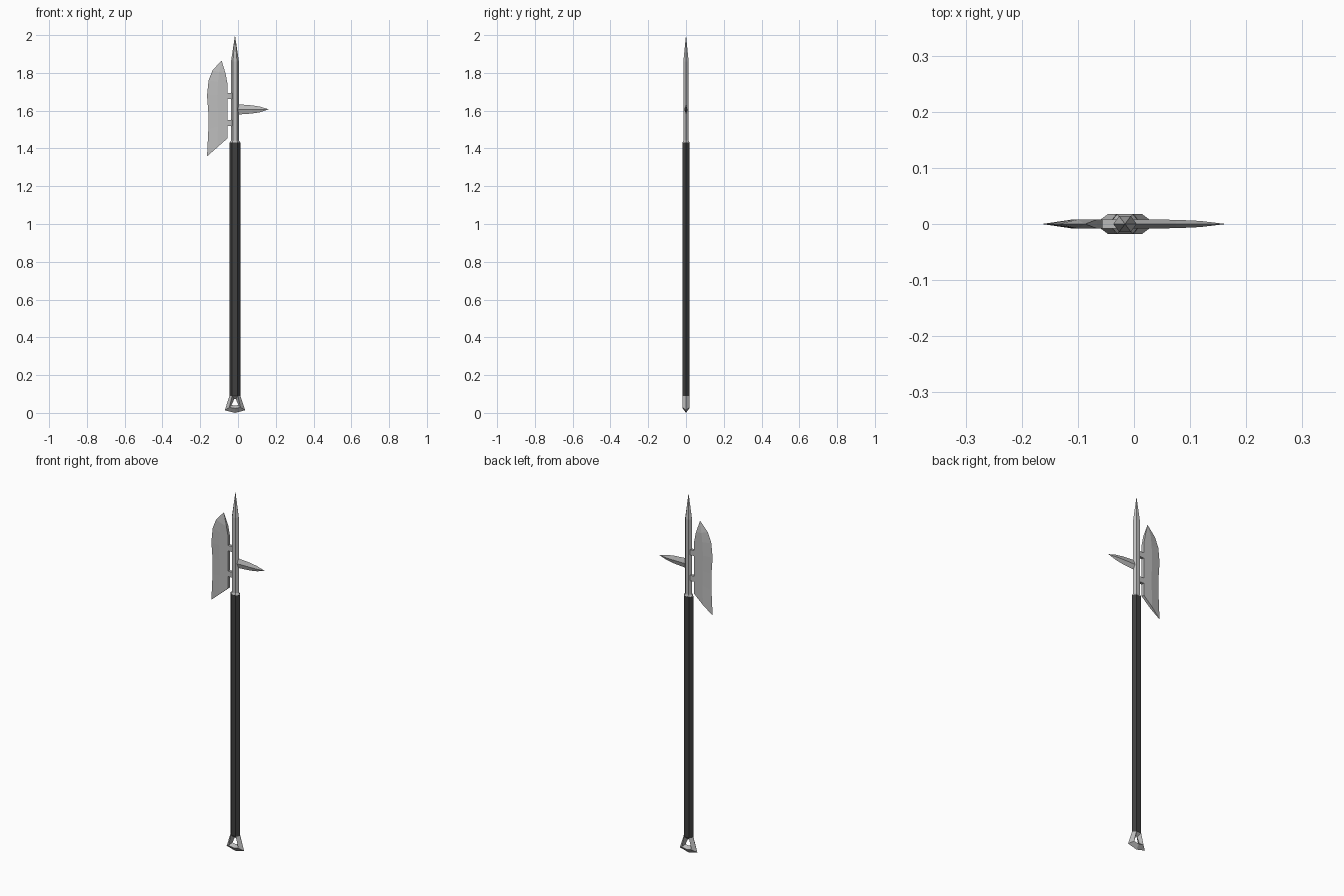
import bpy, bmesh

if "Cube" in bpy.data.objects:
    bpy.data.objects.remove(bpy.data.objects["Cube"])

CX = -0.016  # shaft axis


def material(name, v):
    m = bpy.data.materials.new(name)
    m.diffuse_color = (v, v, v, 1)
    m.use_nodes = True
    m.node_tree.nodes["Principled BSDF"].inputs["Base Color"].default_value = m.diffuse_color
    return m


STEEL = material("steel", 0.5)
BLACK = material("black grip", 0.05)


def loft(name, sections, mat, cyclic=False):
    """Skin rings of points; a one-point ring makes a tip, open ends are capped."""
    bm = bmesh.new()
    rings = [[bm.verts.new(p) for p in s] for s in sections]
    pairs = list(zip(rings, rings[1:]))
    if cyclic:
        pairs.append((rings[-1], rings[0]))
    for a, b in pairs:
        n = len(a)
        for i in range(n):
            j = (i + 1) % n
            if len(b) == 1:
                bm.faces.new((a[i], a[j], b[0]))
            else:
                bm.faces.new((a[i], a[j], b[j], b[i]))
    if not cyclic:
        for r in (rings[0], rings[-1]):
            if len(r) > 2:
                bm.faces.new(r)
    bmesh.ops.recalc_face_normals(bm, faces=bm.faces)
    me = bpy.data.meshes.new(name)
    bm.to_mesh(me)
    bm.free()
    me.materials.append(mat)
    ob = bpy.data.objects.new(name, me)
    bpy.context.collection.objects.link(ob)
    return ob


def hexagon(rx, ry, z):
    h = rx * 0.5
    return [(CX + x, y, z) for x, y in
            ((-rx, 0), (-h, -ry), (h, -ry), (rx, 0), (h, ry), (-h, ry))]


# Grip shaft
loft("shaft", [hexagon(0.029, 0.018, 0.09), hexagon(0.029, 0.018, 1.432)], BLACK)

# Spear point with small collar
loft("spear_point", [hexagon(0.028, 0.0175, 1.432), hexagon(0.021, 0.014, 1.442),
                     hexagon(0.021, 0.014, 1.86), [(CX, 0, 2.0)]], STEEL)

# Axe blade: rows of (edge x, edge z, back x, back z), sharp at the edge
rows = [(-.164, 1.358, -.056, 1.453), (-.157, 1.50, -.056, 1.53),
        (-.157, 1.59, -.056, 1.60), (-.164, 1.68, -.056, 1.68),
        (-.156, 1.76, -.056, 1.745), (-.135, 1.813, -.066, 1.797)]
blade = []
for ex, ez, bx, bz in rows:
    mx, mz = (ex + bx) / 2, (ez + bz) / 2
    blade.append([(ex, 0, ez), (mx, -.008, mz), (bx, -.008, bz),
                  (bx, .008, bz), (mx, .008, mz)])
blade.append([(-.087, 0, 1.866)])
loft("axe_blade", blade, STEEL)

# Two lugs joining blade and spear
for i, z in enumerate((1.535, 1.678)):
    loft(f"blade_lug_{i + 1}",
         [[(x, -.008, z - .015), (x, .008, z - .015),
           (x, .008, z + .015), (x, -.008, z + .015)] for x in (-.06, -.03)], STEEL)

# Back spike: diamond sections (x, bottom z, top z, half thickness)
spike = [[(x, 0, lo), (x, -t, (lo + hi) / 2), (x, 0, hi), (x, t, (lo + hi) / 2)]
         for x, lo, hi, t in ((-.005, 1.579, 1.634, .008), (.075, 1.585, 1.628, .0075),
                              (.118, 1.592, 1.621, .0055))]
loft("back_spike", spike + [[(.164, 0, 1.607)]], STEEL)

# Pommel: triangular frame, diamond section swept round the loop
outer = [(-.029, .09), (.029, .09), (.054, .014), (0, 0), (-.054, .014)]
middle = [(-.015, .09), (.015, .09), (.03, .029), (0, .024), (-.03, .029)]
inner = [(-.004, .073), (.004, .073), (.018, .042), (0, .038), (-.018, .042)]
frame = [[(CX + o[0], 0, o[1]), (CX + m[0], -.018, m[1]),
          (CX + n[0], 0, n[1]), (CX + m[0], .018, m[1])]
         for o, m, n in zip(outer, middle, inner)]
loft("pommel", frame, STEEL, cyclic=True)
